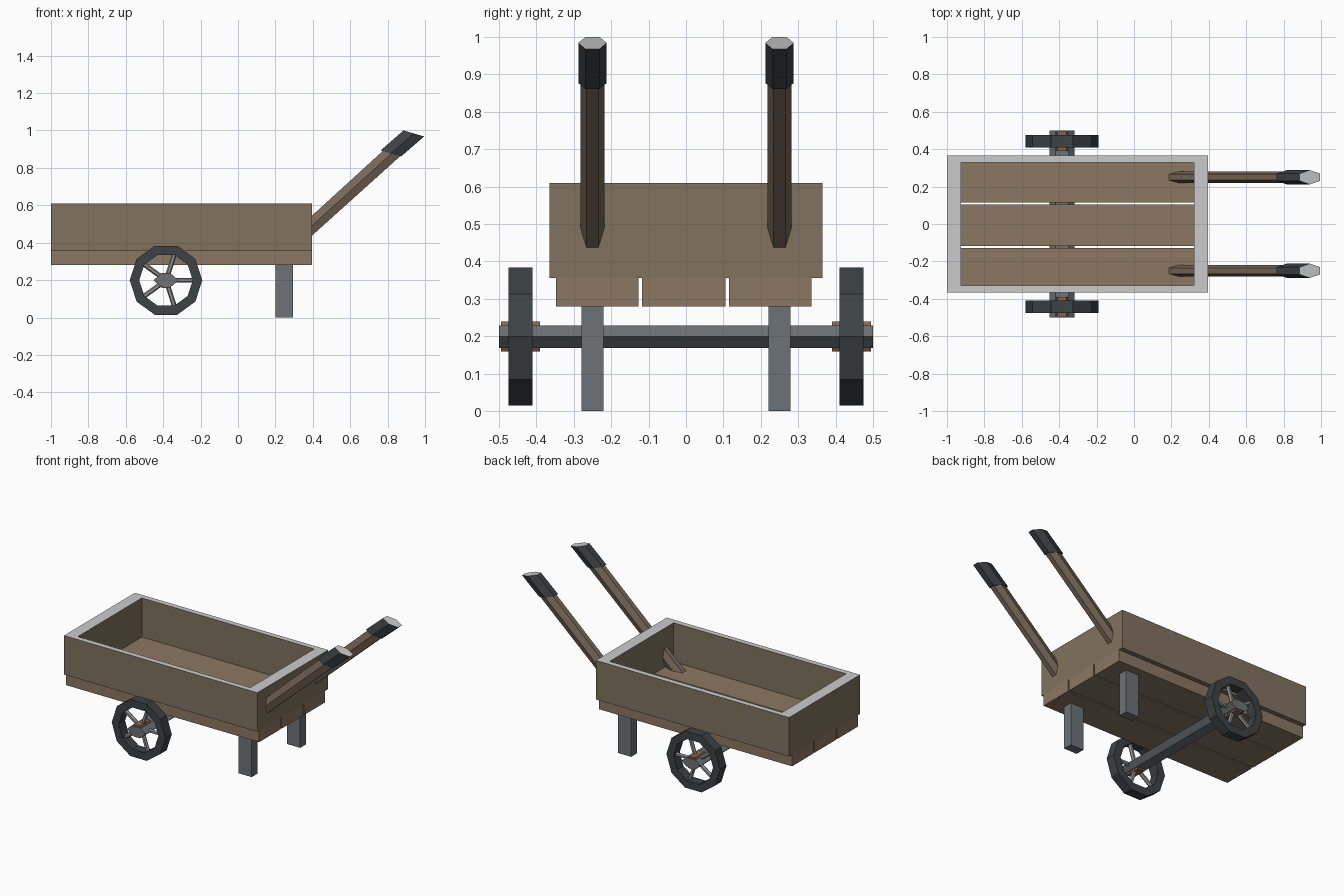
import bpy, bmesh
from math import sin, cos, pi
from mathutils import Vector

if "Cube" in bpy.data.objects:
    bpy.data.objects.remove(bpy.data.objects["Cube"])


def mat(name, r, g, b):
    m = bpy.data.materials.new(name)
    m.diffuse_color = (r, g, b, 1)
    m.use_nodes = True
    m.node_tree.nodes["Principled BSDF"].inputs["Base Color"].default_value = m.diffuse_color
    return m


WOOD = mat("wood", 0.26, 0.185, 0.125)
BOARD = mat("board_wood", 0.22, 0.17, 0.115)
HANDLE = mat("handle_wood", 0.19, 0.14, 0.10)
DARK = mat("dark_metal", 0.045, 0.054, 0.058)
STEEL = mat("steel", 0.15, 0.17, 0.185)
SPOKE = mat("spoke_metal", 0.28, 0.28, 0.28)
HUB = mat("hub_brown", 0.24, 0.13, 0.08)
PALE = mat("pale_edge", 0.6, 0.6, 0.6)


def finish(name, bm, material, top=None):
    """Turn a bmesh into an object; up-facing faces may take a second material."""
    bmesh.ops.recalc_face_normals(bm, faces=bm.faces)
    if top:
        for f in bm.faces:
            f.material_index = int(f.normal.z > 0.9)
    me = bpy.data.meshes.new(name)
    bm.to_mesh(me)
    bm.free()
    me.materials.append(material)
    if top:
        me.materials.append(top)
    ob = bpy.data.objects.new(name, me)
    bpy.context.collection.objects.link(ob)
    return ob


def box(name, x, y, z, material, top=None):
    bm = bmesh.new()
    bmesh.ops.create_cube(bm, size=1)
    for v in bm.verts:
        v.co = [(a + b) / 2 + c * (b - a) for (a, b), c in zip((x, y, z), v.co)]
    return finish(name, bm, material, top)


def loft(name, rings, material, closed=False, top=None):
    """Skin a list of rings; either loop back to the first or cap both ends."""
    bm = bmesh.new()
    vr = [[bm.verts.new(p) for p in ring] for ring in rings]
    pairs = list(zip(vr, vr[1:])) + ([(vr[-1], vr[0])] if closed else [])
    for a, b in pairs:
        for i in range(len(a)):
            j = (i + 1) % len(a)
            bm.faces.new((a[i], a[j], b[j], b[i]))
    if not closed:
        bm.faces.new(vr[0])
        bm.faces.new(vr[-1])
    return finish(name, bm, material, top)


def hex_y(y, rx, rz):
    """Flat-topped hexagon around the axle line at a given y."""
    return [(CX + rx * cos(k * pi / 3), y, CZ + rz * sin(k * pi / 3) / sin(pi / 3)) for k in range(6)]


def hex_handle(yc, r, up, low):
    """Hexagon whose upper and lower edges pass through two (x, z) points."""
    u, l = Vector(up), Vector(low)
    c, h = (u + l) / 2, (u - l) / 2 / sin(pi / 3)
    ring = []
    for k in range(6):
        p = c + h * sin(k * pi / 3)
        ring.append((p.x, yc + r * cos(k * pi / 3), p.y))
    return ring


CX, CZ = -0.385, 0.199     # axle position

# floor planks with small gaps
for i, y in enumerate([(-0.347, -0.127), (-0.117, 0.105), (0.115, 0.335)]):
    box(f"floor_plank_{i + 1}", (-1, 0.395), y, (0.28, 0.355), WOOD)

# tray walls with pale top edges
for n, s in (("front", -1), ("back", 1)):
    box(f"{n}_side_board", (-1, 0.395), sorted((s * 0.33, s * 0.365)), (0.355, 0.61), BOARD, PALE)
for n, x in (("left", (-1, -0.925)), ("right", (0.32, 0.395))):
    box(f"{n}_end_board", x, (-0.33, 0.33), (0.355, 0.61), BOARD, PALE)

# axle
loft("axle", [hex_y(y, 0.067, 0.03) for y in (-0.5, 0.5)], STEEL)

for n, s in (("front", -1), ("back", 1)):
    # leg
    box(f"{n}_leg", (0.2, 0.295), sorted((s * 0.22, s * 0.28)), (0, 0.285), STEEL)

    # slanted handle and its grip
    loft(f"{n}_handle", [hex_handle(s * 0.25, 0.032, (0.155, 0.325), (0.27, 0.325)),
                         hex_handle(s * 0.25, 0.032, (0.80, 0.914), (0.898, 0.89))], HANDLE)
    loft(f"{n}_grip", [hex_handle(s * 0.25, 0.038, (0.762, 0.893), (0.872, 0.861)),
                       hex_handle(s * 0.25, 0.038, (0.885, 1.0), (0.995, 0.968))], DARK, top=PALE)

    # ten-sided wheel rim
    rings = []
    for k in range(10):
        a = k * pi / 5
        rings.append([(CX + r * cos(a), s * y, CZ + r * sin(a))
                      for r, y in ((0.143, 0.41), (0.194, 0.41), (0.194, 0.475), (0.143, 0.475))])
    loft(f"{n}_wheel_rim", rings, DARK, closed=True)

    # hub
    loft(f"{n}_hub", [hex_y(s * y, 0.046, 0.04) for y in (0.39, 0.494)], HUB)

    # five spokes
    for k in range(5):
        a = k * 2 * pi / 5
        d, t = Vector((cos(a), 0, sin(a))), Vector((-sin(a), 0, cos(a)))
        c = Vector((CX, s * 0.4425, CZ))
        loft(f"{n}_spoke_{k + 1}",
             [[c + d * q + t * 0.013 * cos(b * pi / 3) + Vector((0, 0.013 * sin(b * pi / 3), 0))
               for b in range(6)] for q in (0.02, 0.15)], SPOKE)
